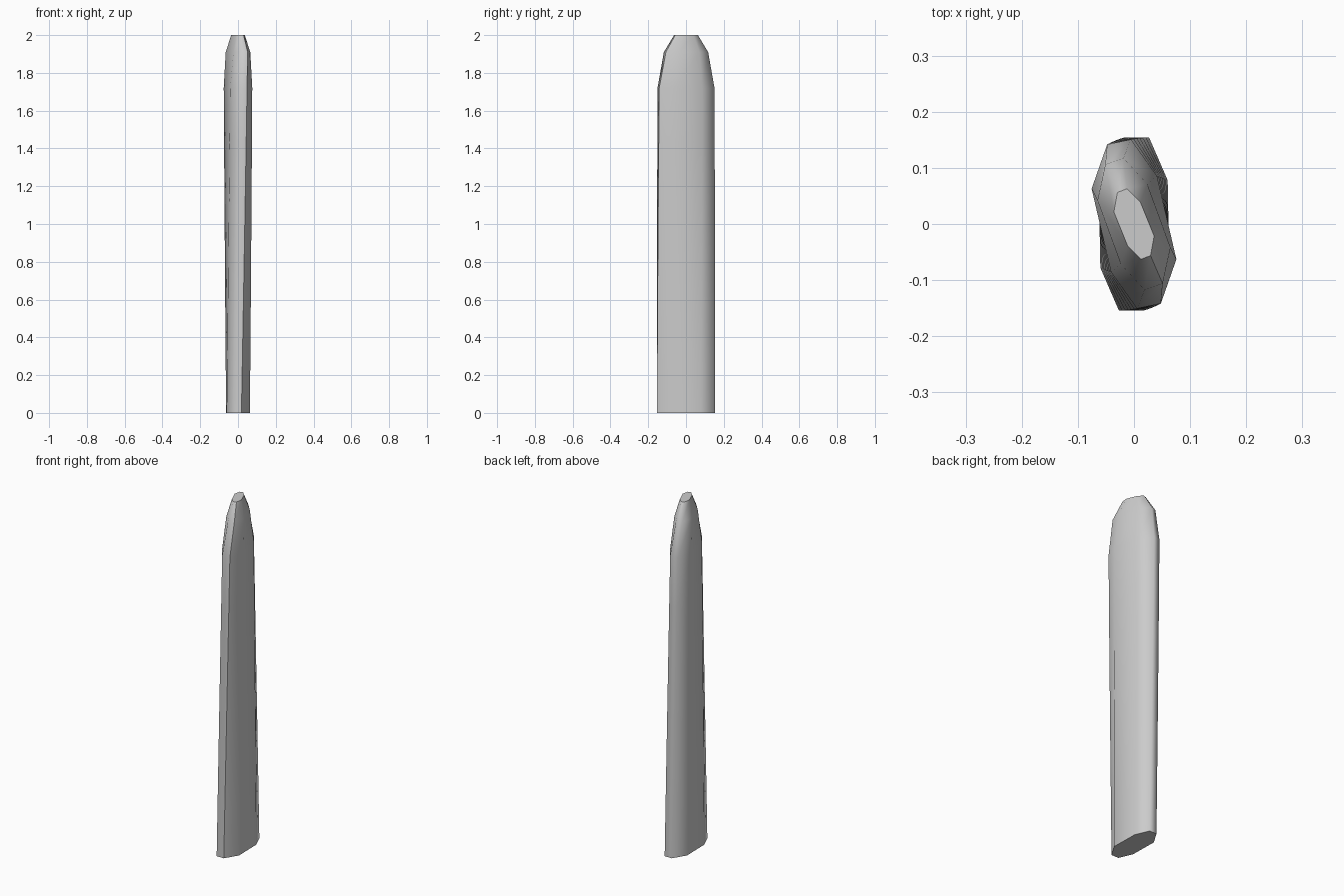
import bpy, bmesh, math
from mathutils import Matrix, Vector

if "Cube" in bpy.data.objects:
    bpy.data.objects.remove(bpy.data.objects["Cube"])

# Eight-sided cross-section: half the outline, the other half is its point mirror
half = [(0.06, 0.078), (0.027, 0.154), (-0.018, 0.154), (-0.063, 0.08)]
section = [Vector((x, y, 0)) for x, y in half]
section += [-p for p in section]

# Rings as (height, scale, twist in degrees): slow twist, then a tapered tip
rings = [(1.72 * i / 6, 1 - 0.035 * i / 6, 12 * i / 6) for i in range(7)]
rings += [(1.91, 0.76, 19), (2.0, 0.41, 21)]

bm = bmesh.new()
loops = []
for z, scale, twist in rings:
    rot = Matrix.Rotation(math.radians(twist), 3, 'Z')
    loops.append([bm.verts.new(rot @ p * scale + Vector((0, 0, z))) for p in section])

# Sides
n = len(section)
for low, high in zip(loops, loops[1:]):
    for i in range(n):
        j = (i + 1) % n
        bm.faces.new((low[i], low[j], high[j], high[i])).smooth = True

# Flat end caps with crisp rims
for cap in (bm.faces.new(loops[0][::-1]), bm.faces.new(loops[-1])):
    for e in cap.edges:
        e.smooth = False

# Crisp front corner running up the post
for low, high in zip(loops, loops[1:]):
    bm.edges.get((low[6], high[6])).smooth = False

bmesh.ops.recalc_face_normals(bm, faces=bm.faces)
mesh = bpy.data.meshes.new("twisted_post")
bm.to_mesh(mesh)
bm.free()
bpy.context.collection.objects.link(bpy.data.objects.new("twisted_post", mesh))
